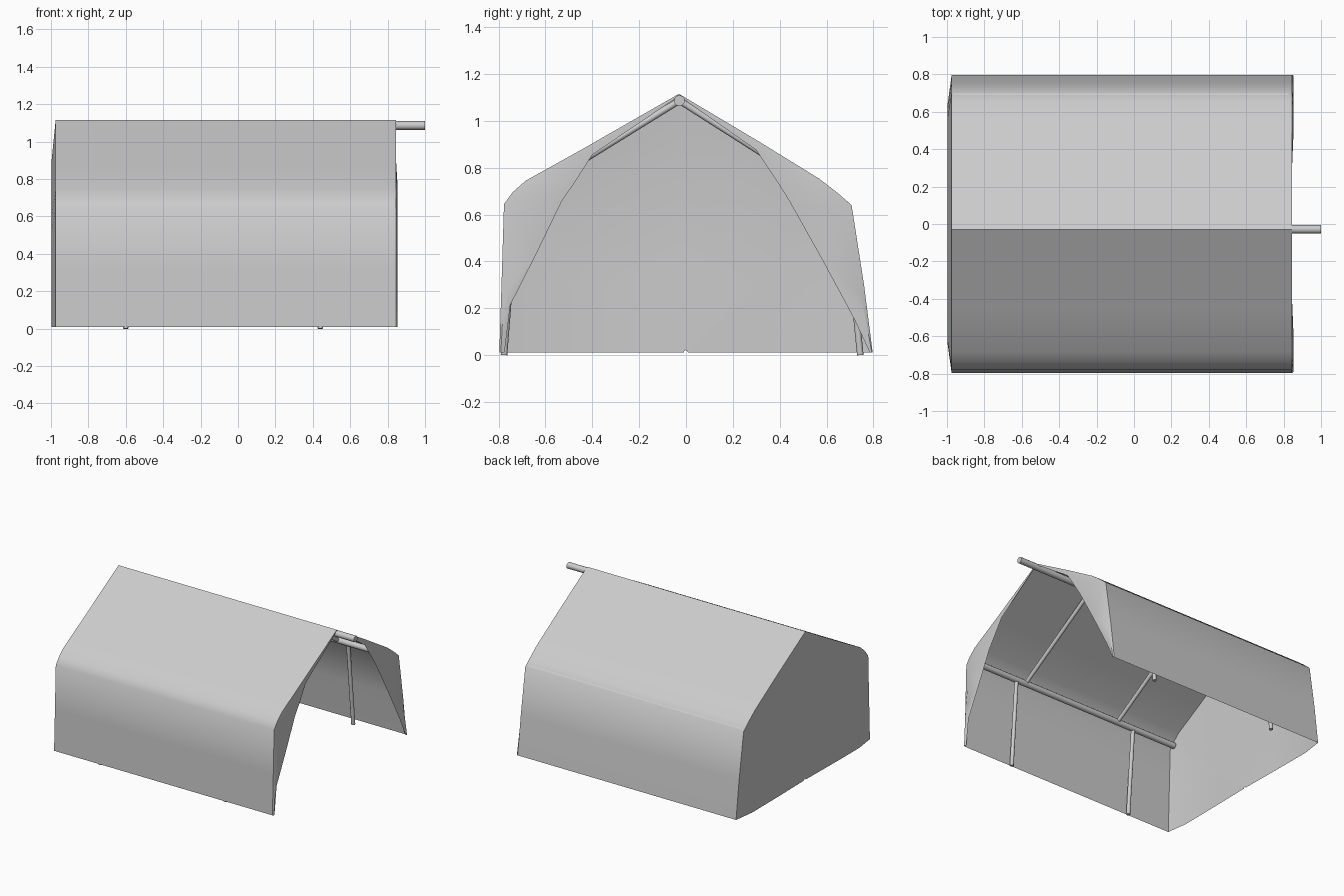
import bpy
from mathutils import Vector

if "Cube" in bpy.data.objects:
    bpy.data.objects.remove(bpy.data.objects["Cube"])

X_BACK, X_FRONT = -0.975, 0.845

# Canvas cross-section (y, z): left foot, over the ridge, to right foot
LEFT = [(-0.797, 0.01), (-0.787, 0.32), (-0.777, 0.645), (-0.74, 0.695),
        (-0.685, 0.744), (-0.455, 0.872), (-0.03, 1.115)]
RIGHT = [(0.797, 0.01), (0.76, 0.30), (0.707, 0.64), (0.65, 0.69),
         (0.57, 0.752), (0.314, 0.91), (-0.03, 1.115)]
PROFILE = LEFT + RIGHT[-2::-1]

# Inner edges of the two door flaps, one point per profile point
DOOR_LEFT = [(-0.775, 0.01), (-0.75, 0.214), (-0.64, 0.43), (-0.53, 0.658),
             (-0.47, 0.745), (-0.40, 0.855), (-0.045, 1.095)]
DOOR_RIGHT = [(0.785, 0.01), (0.72, 0.15), (0.58, 0.41), (0.44, 0.66),
              (0.38, 0.755), (0.30, 0.875), (-0.015, 1.095)]


def sheet(name, rows):
    """Smooth surface lofted through rows of 3D points."""
    n = len(rows[0])
    verts = [p for row in rows for p in row]
    faces = [(r * n + i, r * n + i + 1, (r + 1) * n + i + 1, (r + 1) * n + i)
             for r in range(len(rows) - 1) for i in range(n - 1)]
    mesh = bpy.data.meshes.new(name)
    mesh.from_pydata(verts, [], faces)
    ob = bpy.data.objects.new(name, mesh)
    bpy.context.collection.objects.link(ob)
    smooth(ob)
    return ob


def smooth(ob):
    bpy.ops.object.select_all(action='DESELECT')
    ob.select_set(True)
    bpy.context.view_layer.objects.active = ob
    bpy.ops.object.shade_smooth_by_angle(angle=0.8)


def pole(name, a, b, radius):
    """Round pole between two points."""
    a, b = Vector(a), Vector(b)
    bpy.ops.mesh.primitive_cylinder_add(vertices=12, radius=radius,
                                        depth=(b - a).length, location=(a + b) / 2)
    ob = bpy.context.object
    ob.name = name
    ob.rotation_euler = (b - a).to_track_quat('Z', 'Y').to_euler()
    smooth(ob)


# Roof and side walls in one sheet
sheet("canvas_roof", [[(x, y, z) for y, z in PROFILE]
                      for x in (X_BACK, -0.4, 0.2, X_FRONT)])

# Back wall, bulging slightly outward
sheet("back_wall", [[(x, y * s, 0.01 + (z - 0.01) * s) for y, z in PROFILE]
                    for x, s in ((X_BACK, 1), (-0.997, 0.8), (-0.995, 0.4), (-0.99, 0.01))])

# Door flaps, tied back on both sides of the opening
for side, outer, inner in (("left", LEFT, DOOR_LEFT), ("right", RIGHT, DOOR_RIGHT)):
    rows = []
    for t, bulge in ((0, 0), (0.3, 0.009), (1, 0.002)):
        rows.append([(X_FRONT + bulge * (p[1] < 0.8), p[0] + (q[0] - p[0]) * t,
                      p[1] + (q[1] - p[1]) * t) for p, q in zip(outer, inner)])
    sheet("door_flap_" + side, rows)

# Ridge pole, sticking out at the front
RIDGE = (-0.028, 1.086)
pole("ridge_pole", (X_BACK + 0.01, *RIDGE), (1.0, *RIDGE), 0.023)

# Eave poles, legs and rafters on each side
for side, eave, foot in (("left", (-0.725, 0.655), -0.777), ("right", (0.682, 0.635), 0.744)):
    pole("eave_pole_" + side, (X_BACK + 0.01, *eave), (X_FRONT - 0.02, *eave), 0.022)
    for end, x_leg, x_rafter in (("front", 0.44, 0.36), ("back", -0.6, -0.46)):
        pole(f"leg_{side}_{end}", (x_leg, foot, 0.0), (x_leg, *eave), 0.014)
        pole(f"rafter_{side}_{end}", (x_rafter, *eave), (x_rafter, *RIDGE), 0.014)
